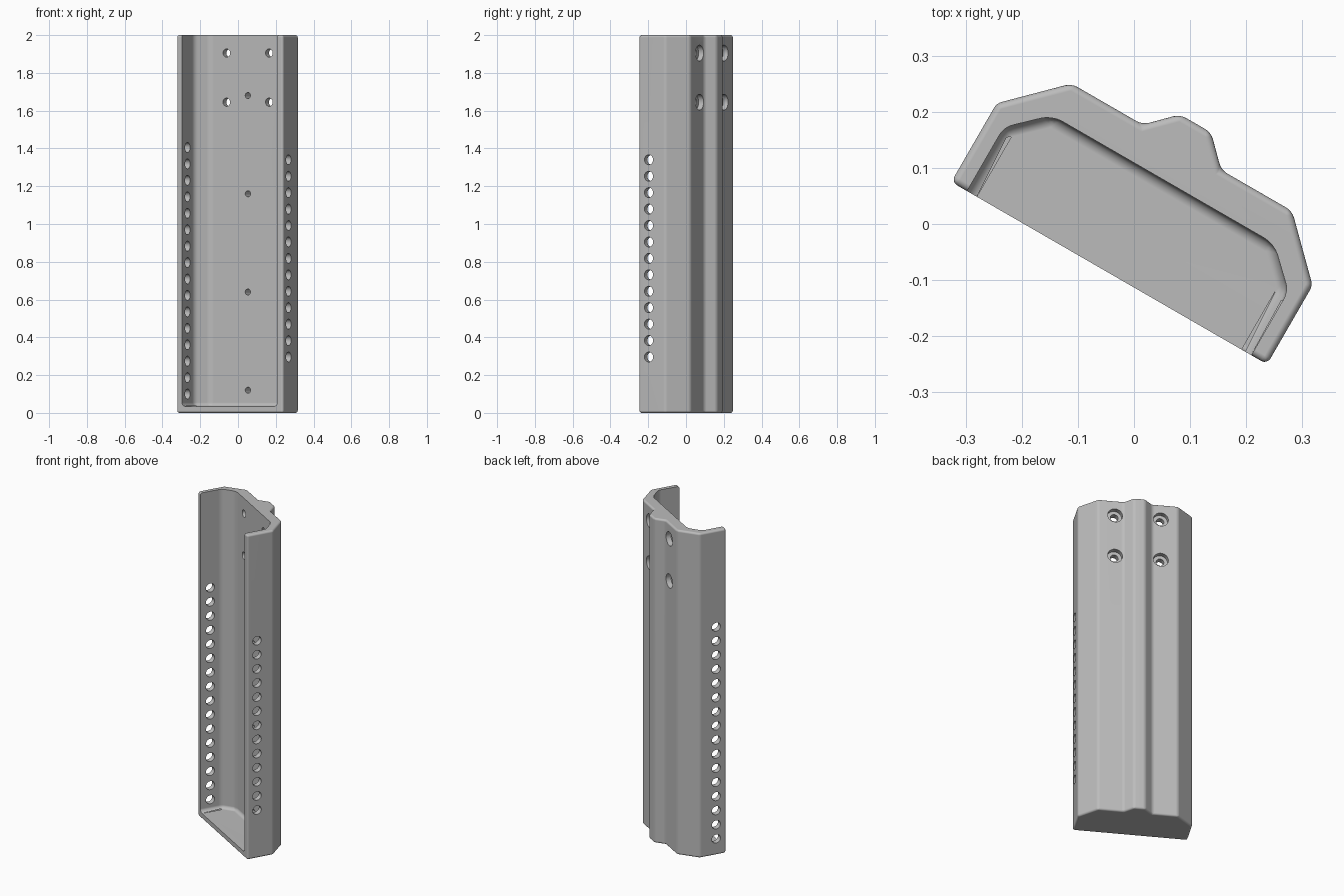
import bpy
import bmesh
from math import radians
from mathutils import Matrix, Vector

cube = bpy.data.objects.get("Cube")
if cube:
    bpy.data.objects.remove(cube, do_unlink=True)

HEIGHT = 2.0
FRONT = -0.098


def new_object(name, bm):
    bmesh.ops.recalc_face_normals(bm, faces=bm.faces[:])
    mesh = bpy.data.meshes.new(name)
    bm.to_mesh(mesh)
    bm.free()
    obj = bpy.data.objects.new(name, mesh)
    bpy.context.collection.objects.link(obj)
    return obj


def rounded_prism(name, half, z0, z1, radius):
    """Extrude a left-right mirrored outline and round its edges."""
    bm = bmesh.new()
    outline = half + [(-x, y) for x, y in reversed(half)]
    face = bm.faces.new([bm.verts.new((x, y, z0)) for x, y in outline])
    ext = bmesh.ops.extrude_face_region(bm, geom=[face])
    top = [g for g in ext["geom"] if isinstance(g, bmesh.types.BMVert)]
    bmesh.ops.translate(bm, verts=top, vec=(0, 0, z1 - z0))
    bmesh.ops.recalc_face_normals(bm, faces=bm.faces[:])
    bmesh.ops.bevel(bm, geom=bm.edges[:], offset=radius, segments=4,
                    profile=0.5, affect='EDGES', clamp_overlap=True)
    return new_object(name, bm)


def add_pin(bm, start, end, radius):
    """Cylinder from start to end."""
    a, b = Vector(start), Vector(end)
    turn = (b - a).to_track_quat('Z', 'Y').to_matrix().to_4x4()
    bmesh.ops.create_cone(bm, cap_ends=True, segments=32, radius1=radius, radius2=radius,
                          depth=(b - a).length,
                          matrix=Matrix.Translation((a + b) / 2) @ turn)


def cut(target, cutter):
    mod = target.modifiers.new("cut", 'BOOLEAN')
    mod.operation = 'DIFFERENCE'
    mod.solver = 'EXACT'
    mod.object = cutter
    bpy.context.view_layer.objects.active = target
    bpy.ops.object.modifier_apply(modifier=mod.name)
    bpy.data.objects.remove(cutter, do_unlink=True)


# Outer shell with a raised spine along the back
body = rounded_prism("channel_body",
                     [(0.325, FRONT), (0.325, 0.064), (0.227, 0.161), (0.081, 0.161),
                      (0.032, 0.21)], 0, HEIGHT, 0.012)

# Pocket, open at the front and the top
pocket = rounded_prism("pocket_cutter",
                       [(0.2925, FRONT - 0.2), (0.2925, 0.0335), (0.2285, 0.0945)],
                       0.035, HEIGHT + 0.2, 0.02)
cut(body, pocket)

# Side wall rows, mounting bores and blind screw holes
bm = bmesh.new()
for side, first, count in ((-1, 0.1, 16), (1, 0.296, 13)):
    for i in range(count):
        z = first + i * 0.087
        add_pin(bm, (side * 0.25, -0.037, z), (side * 0.4, -0.037, z), 0.0265)
mounts = [(x, z) for x in (-0.13, 0.13) for z in (1.645, 1.905)]
for x, z in mounts:
    add_pin(bm, (x, 0.05, z), (x, 0.25, z), 0.022)
for i in range(4):
    z = 0.12 + i * 0.52
    add_pin(bm, (0, 0.05, z), (0, 0.17, z), 0.016)
cut(body, new_object("hole_cutter", bm))

# Counterbores on the back
bm = bmesh.new()
for x, z in mounts:
    add_pin(bm, (x, 0.131, z), (x, 0.25, z), 0.042)
cut(body, new_object("counterbore_cutter", bm))

# Turn the channel to its resting angle
body.data.transform(Matrix.Rotation(radians(-30), 4, 'Z') @ Matrix.Translation((0.0055, 0, 0)))

# Grey finish
grey = bpy.data.materials.new("plain_grey")
grey.use_nodes = True
colour = (0.5, 0.5, 0.5, 1)
grey.diffuse_color = colour
grey.node_tree.nodes["Principled BSDF"].inputs["Base Color"].default_value = colour
body.data.materials.clear()
body.data.materials.append(grey)
for poly in body.data.polygons:
    poly.material_index = 0

bpy.ops.object.select_all(action='DESELECT')
body.select_set(True)
bpy.context.view_layer.objects.active = body
bpy.ops.object.shade_smooth_by_angle(angle=radians(30))
normals = body.modifiers.new("even_normals", 'WEIGHTED_NORMAL')
normals.keep_sharp = True
